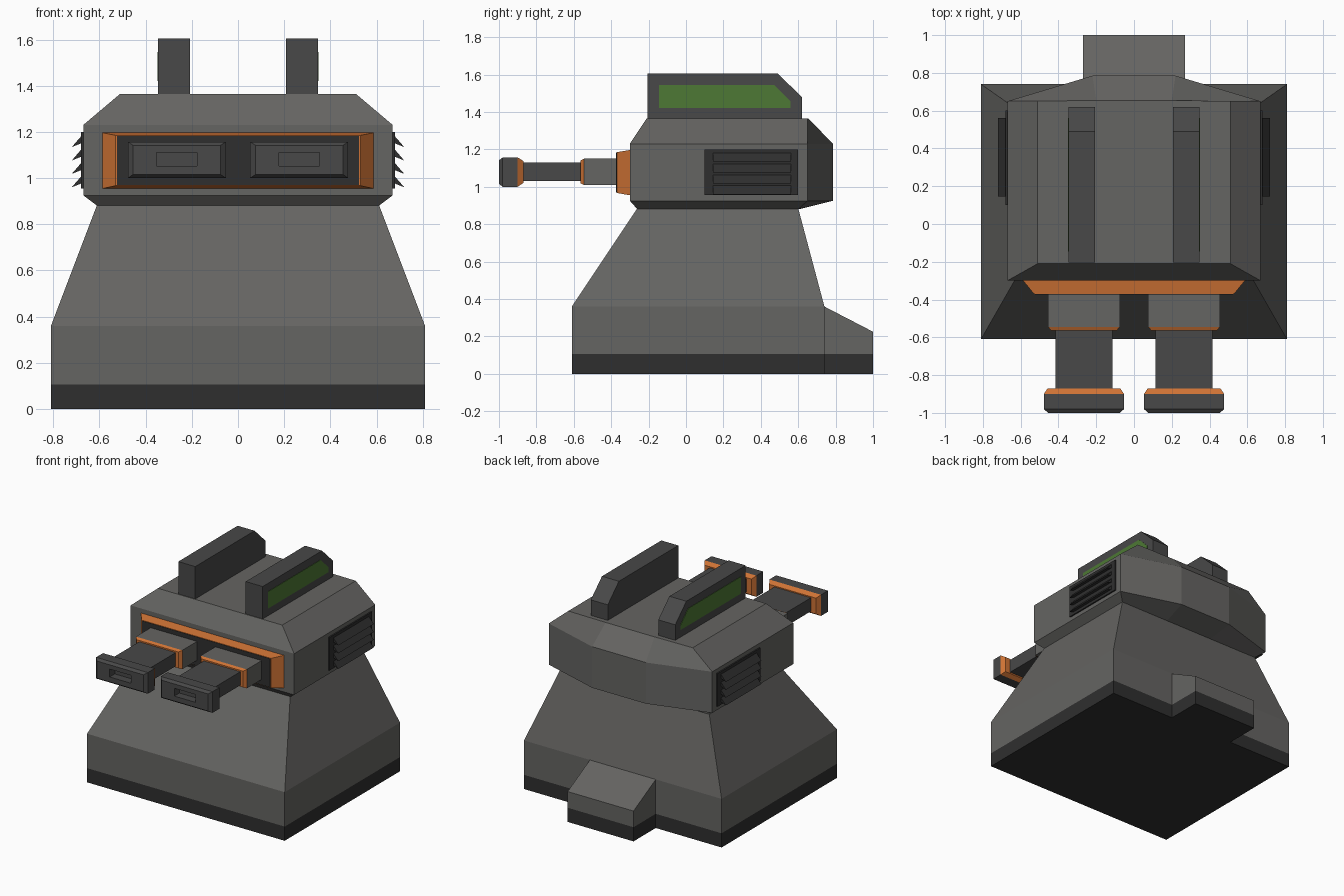
import bpy, bmesh

if "Cube" in bpy.data.objects:
    bpy.data.objects.remove(bpy.data.objects["Cube"])


def material(name, rgb):
    m = bpy.data.materials.new(name)
    m.diffuse_color = (*rgb, 1)
    m.use_nodes = True
    m.node_tree.nodes["Principled BSDF"].inputs["Base Color"].default_value = m.diffuse_color
    return m


HULL = material("hull_grey", (0.13, 0.128, 0.122))
METAL = material("metal_grey", (0.065, 0.065, 0.065))
DARK = material("dark_grey", (0.028, 0.028, 0.028))
ORANGE = material("orange", (0.62, 0.17, 0.035))
GREEN = material("green", (0.075, 0.19, 0.035))


def loft(name, rings, mats, mirror=False):
    """Skin equal-length rings, cap both ends; mats = one per band, caps use first/last."""
    bm = bmesh.new()
    slots = list(dict.fromkeys(mats))
    loops = [[bm.verts.new(p) for p in r] for r in rings]
    n = len(loops[0])
    for a, b, mat in zip(loops, loops[1:], mats):
        for i in range(n):
            j = (i + 1) % n
            bm.faces.new((a[i], a[j], b[j], b[i])).material_index = slots.index(mat)
    bm.faces.new(loops[0][::-1]).material_index = slots.index(mats[0])
    bm.faces.new(loops[-1]).material_index = slots.index(mats[-1])
    bmesh.ops.recalc_face_normals(bm, faces=bm.faces)
    mesh = bpy.data.meshes.new(name)
    bm.to_mesh(mesh)
    bm.free()
    for m in slots:
        mesh.materials.append(m)
    ob = bpy.data.objects.new(name, mesh)
    bpy.context.collection.objects.link(ob)
    if mirror:
        ob.modifiers.new("mirror", 'MIRROR')
    return ob


def rect_z(hx, y0, y1, z):
    return [(-hx, y0, z), (hx, y0, z), (hx, y1, z), (-hx, y1, z)]


def rect_y(y, cx, hx, z0, z1):
    return [(cx - hx, y, z0), (cx + hx, y, z0), (cx + hx, y, z1), (cx - hx, y, z1)]


def extrude_x(name, profile, x0, x1, mat):
    """Extrude a (y, z) profile across x and mirror it."""
    return loft(name, [[(x, y, z) for y, z in profile] for x in (x0, x1)], [mat], True)


# Pedestal with dark skirt
loft("pedestal", [rect_z(0.81, -0.61, 0.74, 0), rect_z(0.81, -0.61, 0.74, 0.105),
                  rect_z(0.81, -0.61, 0.74, 0.36), rect_z(0.61, -0.26, 0.60, 0.885)],
     [DARK, HULL, HULL])

# Rear step with sloping top
step_top = [(-0.27, 0.72, 0.37), (0.27, 0.72, 0.37), (0.27, 1.0, 0.225), (-0.27, 1.0, 0.225)]
loft("rear_step", [rect_z(0.27, 0.72, 1.0, 0), rect_z(0.27, 0.72, 1.0, 0.105), step_top],
     [DARK, HULL])


# Turret head with a bulging back
def head_ring(hx, y0, y1, hb, yb, z):
    return [(-hx, y0, z), (hx, y0, z), (hx, y1, z), (hb, yb, z), (-hb, yb, z), (-hx, y1, z)]


loft("turret_head", [head_ring(0.61, -0.26, 0.60, 0.2, 0.605, 0.88),
                     head_ring(0.67, -0.30, 0.65, 0.22, 0.785, 0.925),
                     head_ring(0.67, -0.30, 0.65, 0.22, 0.785, 1.23),
                     head_ring(0.51, -0.21, 0.65, 0.2, 0.655, 1.365)], [HULL] * 3)

# Orange gun mantlet with dark front plate
loft("gun_mantlet", [rect_y(-0.29, 0, 0.595, 0.953, 1.198), rect_y(-0.37, 0, 0.53, 0.967, 1.185)],
     [ORANGE])
loft("mantlet_plate", [rect_y(-0.36, 0, 0.525, 0.97, 1.182), rect_y(-0.373, 0, 0.525, 0.97, 1.182)],
     [DARK])

# Twin flat barrels: sleeve, tube, muzzle and recessed bore
sections = [(-0.36, 0.19, 1.01, 1.15, HULL), (-0.545, 0.19, 1.01, 1.15, ORANGE),
            (-0.565, 0.172, 1.02, 1.14, ORANGE), (-0.565, 0.15, 1.03, 1.13, METAL),
            (-0.87, 0.15, 1.03, 1.13, ORANGE), (-0.87, 0.192, 1.02, 1.138, ORANGE),
            (-0.90, 0.212, 1.0, 1.157, METAL), (-0.98, 0.212, 1.0, 1.157, METAL),
            (-1.0, 0.19, 1.015, 1.142, METAL), (-1.0, 0.087, 1.052, 1.11, METAL),
            (-0.94, 0.087, 1.052, 1.11, HULL)]
loft("gun_barrel", [rect_y(y, 0.265, hx, z0, z1) for y, hx, z0, z1, _ in sections],
     [s[4] for s in sections[:-1]], True)

# Roof fins with green side panels
extrude_x("roof_fin", [(-0.205, 1.36), (0.62, 1.36), (0.62, 1.48), (0.49, 1.605), (-0.205, 1.605)],
          0.207, 0.346, METAL)
extrude_x("fin_panel", [(-0.145, 1.42), (0.56, 1.42), (0.56, 1.457), (0.47, 1.545), (-0.145, 1.545)],
          0.335, 0.349, GREEN)

# Side vents: backing plate and four louvres
extrude_x("vent_plate", [(0.10, 0.955), (0.60, 0.955), (0.60, 1.2), (0.10, 1.2)], 0.66, 0.68, DARK)
for i in range(4):
    z = 0.96 + i * 0.058
    section = [(0.675, z + 0.052), (0.72, z), (0.675, z + 0.018)]
    loft(f"vent_louvre_{i + 1}", [[(x, y, zz) for x, zz in section] for y in (0.145, 0.562)],
         [DARK], True)
